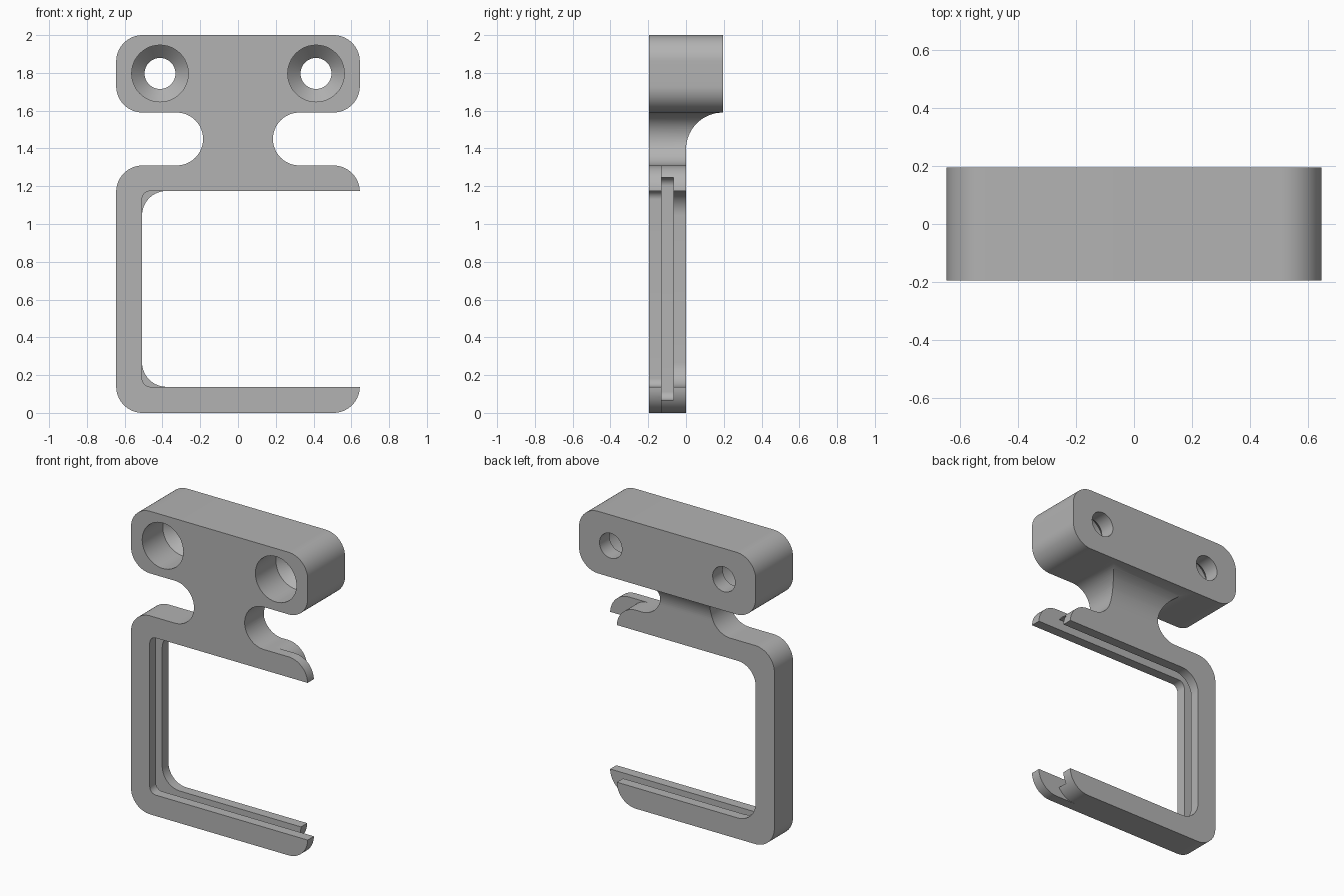
import bpy, bmesh
from math import sin, cos, radians, tau

if "Cube" in bpy.data.objects:
    bpy.data.objects.remove(bpy.data.objects["Cube"], do_unlink=True)

W = 0.645            # half width
D = 0.195            # half depth of the mounting block
R = 0.14             # outer corner radius
C = W - R            # corner centre in x
WALL = D / 3         # lip and groove thickness
LOW, HIGH = 0.138, 1.175   # opening between the arms

grey = bpy.data.materials.new("plain_grey")
grey.use_nodes = True
grey.diffuse_color = (0.45, 0.45, 0.45, 1)
grey.node_tree.nodes["Principled BSDF"].inputs["Base Color"].default_value = (0.45, 0.45, 0.45, 1)


def arc(cx, cz, r, a0, a1, n=16):
    steps = [radians(a0 + (a1 - a0) * i / n) for i in range(n + 1)]
    return [(cx + r * cos(a), cz + r * sin(a)) for a in steps]


def loft(name, rings):
    """Closed solid through a list of equal-length point rings."""
    bm = bmesh.new()
    loops = [[bm.verts.new(p) for p in ring] for ring in rings]
    for a, b in zip(loops, loops[1:]):
        for i in range(len(a)):
            j = (i + 1) % len(a)
            bm.faces.new((a[i], a[j], b[j], b[i]))
    bm.faces.new(loops[0])
    bm.faces.new(loops[-1])
    bmesh.ops.recalc_face_normals(bm, faces=bm.faces)
    mesh = bpy.data.meshes.new(name)
    bm.to_mesh(mesh)
    bm.free()
    obj = bpy.data.objects.new(name, mesh)
    bpy.context.collection.objects.link(obj)
    mesh.materials.append(grey)
    return obj


def prism(name, pts, y0, y1):
    return loft(name, [[(x, y, z) for x, z in pts] for y in (y0, y1)])


def cut(target, cutter):
    bpy.context.view_layer.objects.active = target
    mod = target.modifiers.new("cut", "BOOLEAN")
    mod.operation = "DIFFERENCE"
    mod.solver = "EXACT"
    mod.object = cutter
    bpy.ops.object.modifier_apply(modifier=mod.name)
    bpy.data.objects.remove(cutter, do_unlink=True)


# Whole bracket outline: mounting block, waisted neck, square frame
outline = (arc(C, 2 - R, R, 0, 90) + arc(-C, 2 - R, R, 90, 180)
           + arc(-C, 1.73, R, 180, 270)
           + arc(-0.325, 1.45, R, 90, -90, 32)
           + arc(-C, 1.17, R, 90, 180) + arc(-C, R, R, 180, 270)
           + arc(C, R, R, 270, 360) + arc(C, 1.17, R, 0, 90)
           + arc(0.325, 1.45, R, 270, 90, 32)
           + arc(C, 1.73, R, 270, 360))
bracket = prism("hook_bracket", outline, -D, D)

# Thin the frame and neck, with a fillet up to the block
side = [(0, -0.1)] + arc(D, 1.59 - D, D, 180, 90, 24) + [(0.4, 1.59), (0.4, -0.1)]
cut(bracket, loft("back_relief", [[(x, y, z) for y, z in side] for x in (-1, 1)]))


# Opening: tight corners at the front lip, wide corners at the back, groove between
def opening(name, grow, r, y0, y1):
    x, z0, z1 = -0.508 - grow, LOW - grow, HIGH + grow
    pts = arc(x + r, z1 - r, r, 90, 180) + arc(x + r, z0 + r, r, 180, 270)
    return prism(name, pts + [(0.9, z0), (0.9, z1)], y0, y1)


cut(bracket, opening("front_opening", 0, 0.045, -0.4, -1.5 * WALL))
cut(bracket, opening("back_opening", 0, 0.13, -1.5 * WALL - 0.01, 0.1))
cut(bracket, opening("groove", 0.07, 0.045, -2 * WALL, -WALL))

# Shorten the arms behind the front lip with the same rounded tip
inner = C - R
top_tip = arc(inner, 1.17, R, 90, 0) + [(C, 1.1), (0.8, 1.1), (0.8, 1.4), (inner, 1.4)]
low_tip = arc(inner, R, R, 270, 360) + [(C, 0.2), (0.8, 0.2), (0.8, -0.1), (inner, -0.1)]
for name, pts in (("upper_tip", top_tip), ("lower_tip", low_tip)):
    cut(bracket, prism(name, pts, -2 * WALL, 0.1))

# Countersunk screw holes
bore = [(-0.3, 0.15), (0.02, 0.15), (0.09, 0.082), (0.3, 0.082)]
for cx in (-0.413, 0.413):
    rings = [[(cx + r * cos(tau * i / 48), y, 1.797 + r * sin(tau * i / 48))
              for i in range(48)] for y, r in bore]
    cut(bracket, loft("screw_hole", rings))

bpy.ops.object.select_all(action="DESELECT")
bracket.select_set(True)
bpy.context.view_layer.objects.active = bracket
bpy.ops.object.shade_smooth_by_angle(angle=radians(30))
